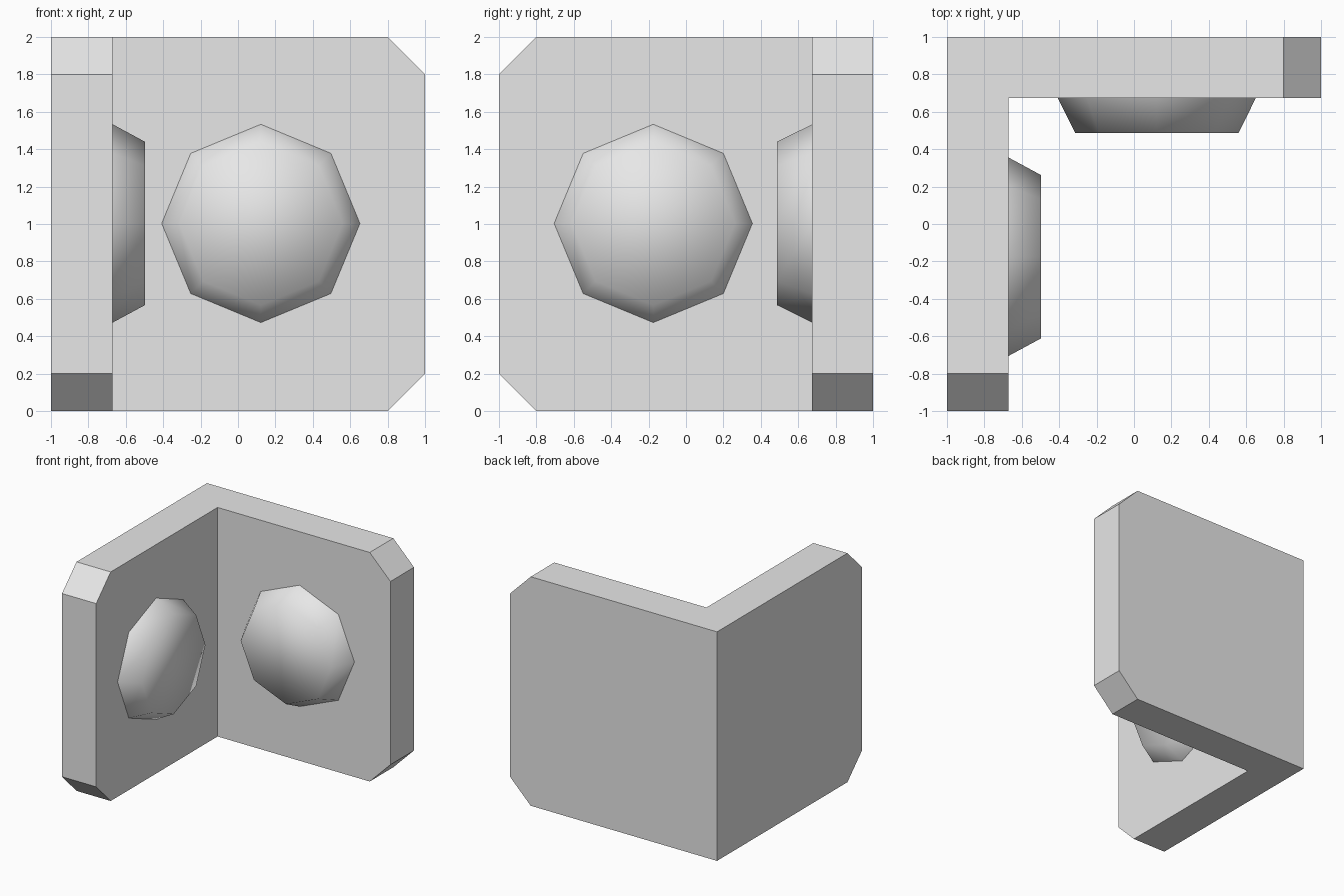
import bpy, bmesh
from math import radians
from mathutils import Matrix

cube = bpy.data.objects.get("Cube")
if cube:
    bpy.data.objects.remove(cube, do_unlink=True)

# Plain grey metal
grey = bpy.data.materials.new("light_grey")
grey.use_nodes = True
grey.diffuse_color = (0.8, 0.8, 0.8, 1)
grey.node_tree.nodes["Principled BSDF"].inputs["Base Color"].default_value = (0.8, 0.8, 0.8, 1)

INNER_X, INNER_Y = -0.67, 0.675   # inner faces of the two plates
CHAMFER = 0.2


def make_object(name, bm):
    bmesh.ops.recalc_face_normals(bm, faces=bm.faces)
    mesh = bpy.data.meshes.new(name)
    bm.to_mesh(mesh)
    bm.free()
    mesh.materials.append(grey)
    obj = bpy.data.objects.new(name, mesh)
    bpy.context.collection.objects.link(obj)
    return obj


# Angle bracket: L profile extruded upwards, free corners chamfered
bm = bmesh.new()
profile = [(-1, -1), (INNER_X, -1), (INNER_X, INNER_Y), (1, INNER_Y), (1, 1), (-1, 1)]
base = bm.faces.new([bm.verts.new((x, y, 0)) for x, y in profile])
top = bmesh.ops.extrude_face_region(bm, geom=[base])["geom"]
bmesh.ops.translate(bm, vec=(0, 0, 2), verts=[v for v in top if isinstance(v, bmesh.types.BMVert)])


def is_free_corner(edge):
    a, b = (v.co for v in edge.verts)
    level = abs(a.z - b.z) < 0.01
    return level and (min(a.x, b.x) > 0.99 or max(a.y, b.y) < -0.99)


bmesh.ops.bevel(bm, geom=[e for e in bm.edges if is_free_corner(e)],
                offset=CHAMFER, offset_type='OFFSET', segments=1, affect='EDGES')
make_object("angle_bracket", bm)


# Bolt heads: smooth eight-sided tapered discs on the inner faces
def bolt_head(name, centre, height, rotation):
    bm = bmesh.new()
    bmesh.ops.create_cone(bm, cap_ends=True, segments=8, radius1=0.53, radius2=0.437, depth=height)
    bmesh.ops.translate(bm, vec=(0, 0, height / 2), verts=bm.verts)
    # The hidden underside is left open against the plate
    underside = [f for f in bm.faces if f.calc_center_median().z < 0.001]
    bmesh.ops.delete(bm, geom=underside, context='FACES_ONLY')
    bmesh.ops.transform(bm, matrix=Matrix.Translation(centre) @ rotation, verts=bm.verts)
    for face in bm.faces:
        face.smooth = True
    make_object(name, bm)


bolt_head("back_bolt_head", (0.122, INNER_Y, 1.003), 0.188, Matrix.Rotation(radians(90), 4, 'X'))
bolt_head("side_bolt_head", (INNER_X, -0.175, 1.003), 0.172, Matrix.Rotation(radians(90), 4, 'Y'))
